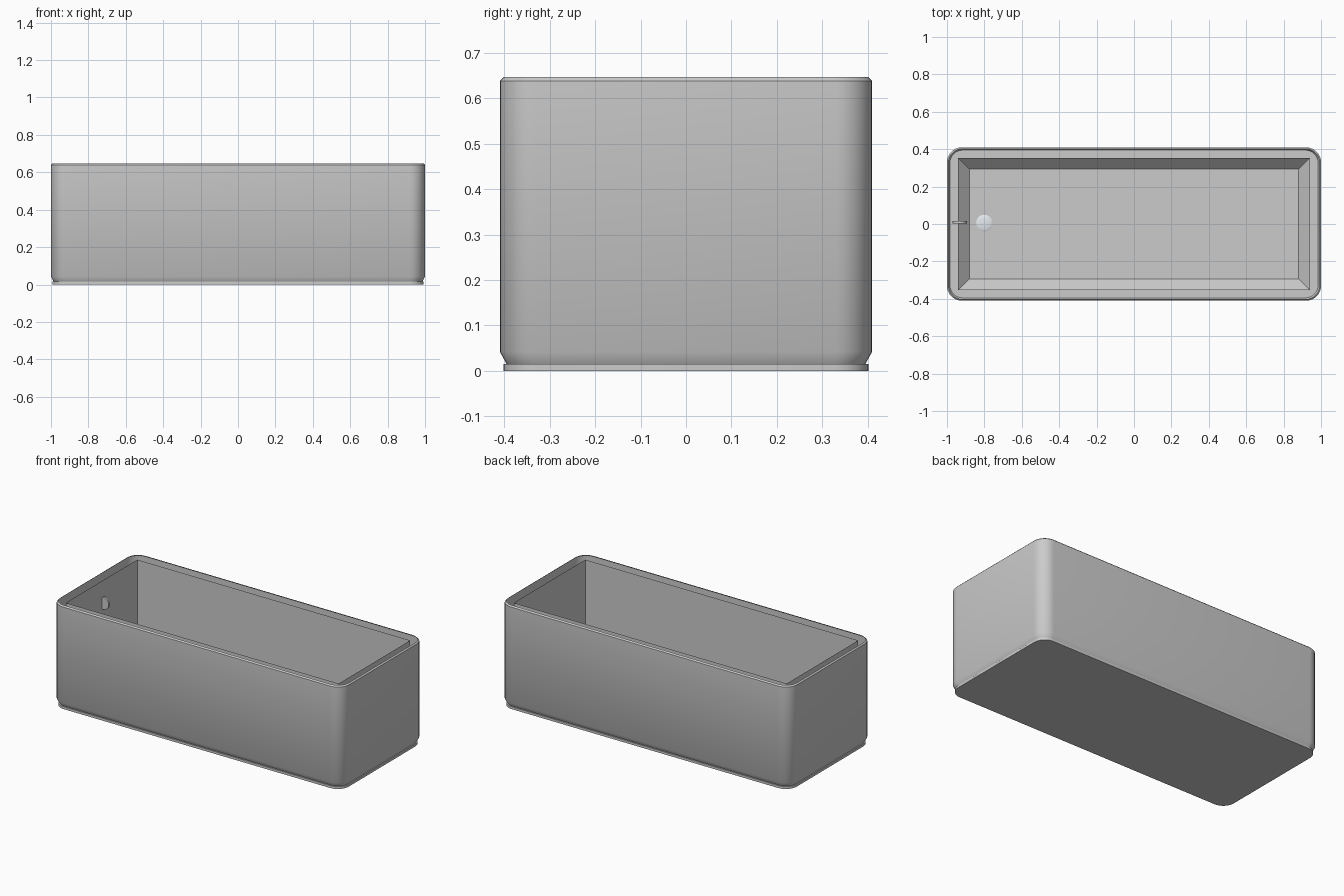
import bpy, bmesh, math

if "Cube" in bpy.data.objects:
    bpy.data.objects.remove(bpy.data.objects["Cube"])

FLOOR = 0.13  # height of the basin floor


def rounded_rect(hx, hy, r, z, seg=8):
    """Points of a rounded rectangle at height z."""
    if r <= 0:
        return [(hx, hy, z), (-hx, hy, z), (-hx, -hy, z), (hx, -hy, z)]
    pts = []
    for i, (sx, sy) in enumerate([(1, 1), (-1, 1), (-1, -1), (1, -1)]):
        for k in range(seg + 1):
            a = math.pi / 2 * (i + k / seg)
            pts.append((sx * (hx - r) + r * math.cos(a),
                        sy * (hy - r) + r * math.sin(a), z))
    return pts


def smooth(ob, angle=35):
    bpy.ops.object.select_all(action='DESELECT')
    ob.select_set(True)
    bpy.context.view_layer.objects.active = ob
    bpy.ops.object.shade_smooth_by_angle(angle=math.radians(angle))


def loft(name, sections, cap_start=False, cap_end=False):
    """Skin a stack of (half_x, half_y, radius, z) sections."""
    bm = bmesh.new()
    loops = [[bm.verts.new(p) for p in rounded_rect(*s)] for s in sections]
    for a, b in zip(loops, loops[1:]):
        n = len(a)
        for i in range(n):
            j = (i + 1) % n
            bm.faces.new((a[i], a[j], b[j], b[i]))
    if cap_start:
        bm.faces.new(loops[0][::-1])
    if cap_end:
        bm.faces.new(loops[-1])
    me = bpy.data.meshes.new(name)
    bm.to_mesh(me)
    bm.free()
    ob = bpy.data.objects.new(name, me)
    bpy.context.collection.objects.link(ob)
    smooth(ob)
    return ob


# Base slab under the tub
loft("base_slab", [(0.992, 0.402, 0.075, 0), (0.992, 0.402, 0.075, 0.015)],
     cap_start=True, cap_end=True)

# Outer shell: undercut foot, straight sides, small chamfer on top, open inside
loft("outer_shell", [(0.985, 0.395, 0.07, 0.015), (1.0, 0.41, 0.08, 0.042),
                     (1.0, 0.41, 0.08, 0.639), (0.992, 0.402, 0.075, 0.647)])

# Inner basin: straight walls with a chamfer down to the floor, apart from the shell
basin = loft("basin", [(0.88, 0.293, 0, FLOOR), (0.94, 0.352, 0, FLOOR + 0.06),
                       (0.94, 0.352, 0, 0.637)], cap_start=True)
basin.data.flip_normals()

# Low drain dome, sunk slightly into the basin floor
bpy.ops.mesh.primitive_uv_sphere_add(segments=32, ring_count=16, radius=0.047,
                                     location=(-0.80, 0.005, FLOOR - 0.003))
drain = bpy.context.object
drain.name = "drain"
drain.scale.z = 0.2
smooth(drain)
metal = bpy.data.materials.new("drain_metal")
metal.diffuse_color = (0.78, 0.82, 0.86, 1)
metal.use_nodes = True
metal.node_tree.nodes["Principled BSDF"].inputs["Base Color"].default_value = metal.diffuse_color
drain.data.materials.append(metal)

# Overflow disc standing on edge through the end wall
bpy.ops.mesh.primitive_cylinder_add(vertices=32, radius=0.038, depth=0.012,
                                    location=(-0.932, 0.01, 0.50),
                                    rotation=(math.pi / 2, 0, 0))
bpy.context.object.name = "overflow_disc"
smooth(bpy.context.object)
